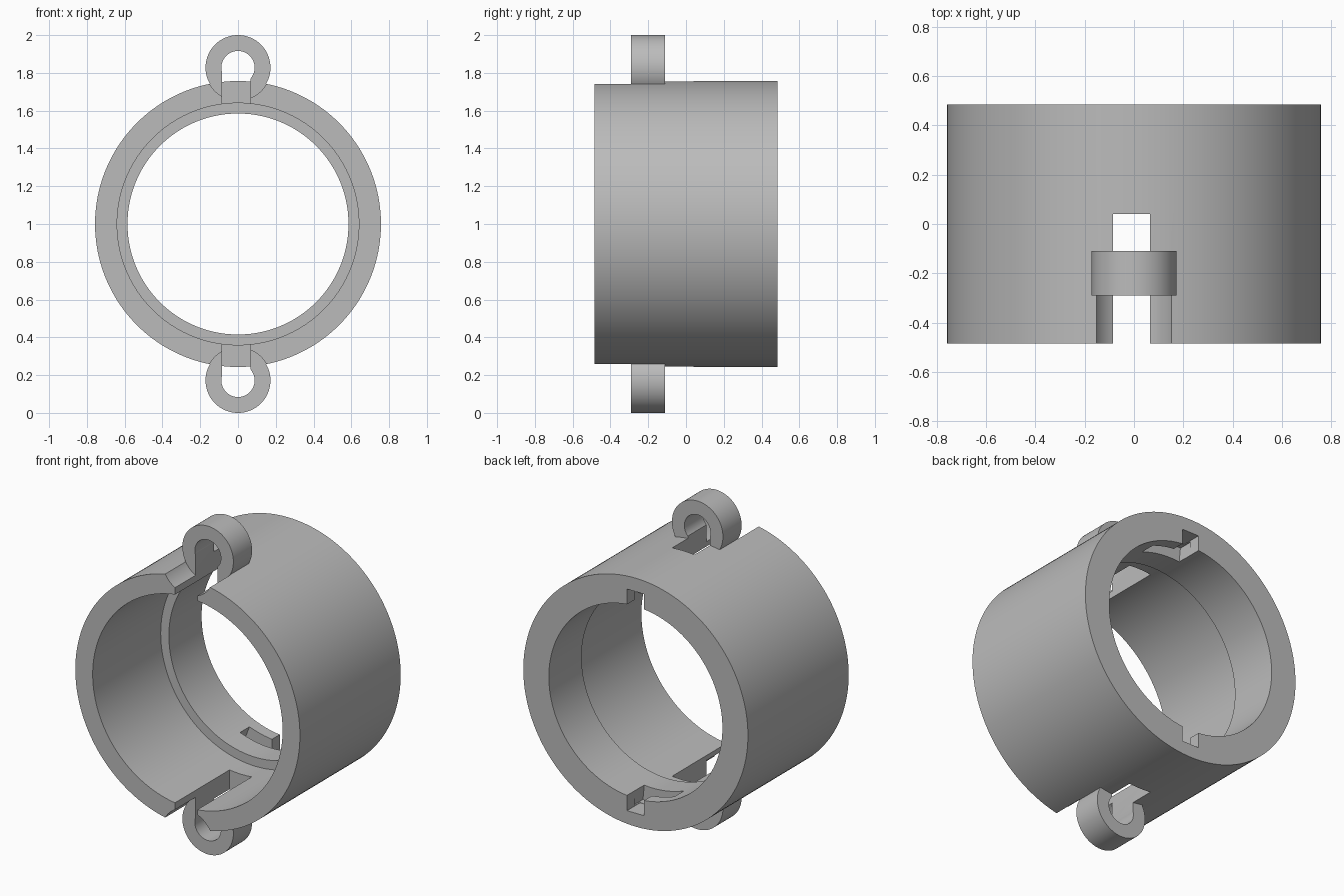
import bpy
import bmesh
from math import sin, cos, radians, tau

old = bpy.data.objects.get("Cube")
if old:
    bpy.data.objects.remove(old, do_unlink=True)

grey = bpy.data.materials.new("plain grey")
grey.use_nodes = True
grey.diffuse_color = (0.5, 0.5, 0.5, 1)
grey.node_tree.nodes["Principled BSDF"].inputs["Base Color"].default_value = (0.5, 0.5, 0.5, 1)


def prism(name, outline, y0, y1):
    """Extrude an x-z outline (z measured from the bore axis) along y."""
    bm = bmesh.new()
    face = bm.faces.new([bm.verts.new((x, y0, z + 1)) for x, z in outline])
    new = bmesh.ops.extrude_face_region(bm, geom=[face])["geom"]
    moved = [v for v in new if isinstance(v, bmesh.types.BMVert)]
    bmesh.ops.translate(bm, verts=moved, vec=(0, y1 - y0, 0))
    bmesh.ops.recalc_face_normals(bm, faces=bm.faces[:])
    mesh = bpy.data.meshes.new(name)
    bm.to_mesh(mesh)
    bm.free()
    mesh.materials.append(grey)
    obj = bpy.data.objects.new(name, mesh)
    bpy.context.collection.objects.link(obj)
    return obj


def circle(radius, z=0, n=128):
    return [(radius * cos(tau * i / n), z + radius * sin(tau * i / n)) for i in range(n)]


def box(x0, x1, z0, z1):
    return [(x0, z0), (x1, z0), (x1, z1), (x0, z1)]


def sector(r0, r1, a0, a1, side, n=16):
    angles = [radians(a0 + (a1 - a0) * i / n) for i in range(n + 1)]
    path = [(r0, a) for a in angles] + [(r1, a) for a in reversed(angles)]
    return [(side * r * sin(a), side * r * cos(a)) for r, a in path]


def combine(target, tool, operation):
    tool.hide_render = True
    mod = target.modifiers.new(operation.lower(), "BOOLEAN")
    mod.operation = operation
    mod.solver = "EXACT"
    mod.object = tool
    bpy.context.view_layer.objects.active = target
    bpy.ops.object.modifier_apply(modifier=mod.name)
    bpy.data.objects.remove(tool, do_unlink=True)


def cut(target, outline, y0, y1):
    combine(target, prism("cutter", outline, y0, y1), "DIFFERENCE")


# Sleeve: wide front bore, narrower back bore leaving an inner step
sleeve = prism("sleeve", circle(0.757, n=160), -0.485, 0.485)
cut(sleeve, circle(0.64, n=160), -0.6, 0.17)
cut(sleeve, circle(0.585, n=160), 0.1, 0.6)

for side in (1, -1):
    eye_z = side * 0.828
    # Clearance in front of the eyelet, then the eyelet itself
    cut(sleeve, circle(0.174, eye_z, 96), -0.6, -0.288)
    eyelet = prism("eyelet", circle(0.172, eye_z, 96), -0.29, -0.11)
    combine(sleeve, eyelet, "UNION")
    cut(sleeve, circle(0.088, eye_z, 64), -0.4, -0.05)
    # Front slot, which also opens the eyelet
    cut(sleeve, box(-0.085, 0.065, *sorted((side * 0.5, eye_z))), -0.6, 0.04)
    # Bayonet groove and its entry notch in the back bore
    cut(sleeve, sector(0.5, 0.675, -5.6, 21, side), 0.32, 0.41)
    cut(sleeve, box(-0.058, 0.058, *sorted((side * 0.5, side * 0.675))), 0.36, 0.6)

bpy.ops.object.select_all(action="DESELECT")
sleeve.select_set(True)
bpy.context.view_layer.objects.active = sleeve
bpy.ops.object.shade_smooth_by_angle(angle=radians(25))
